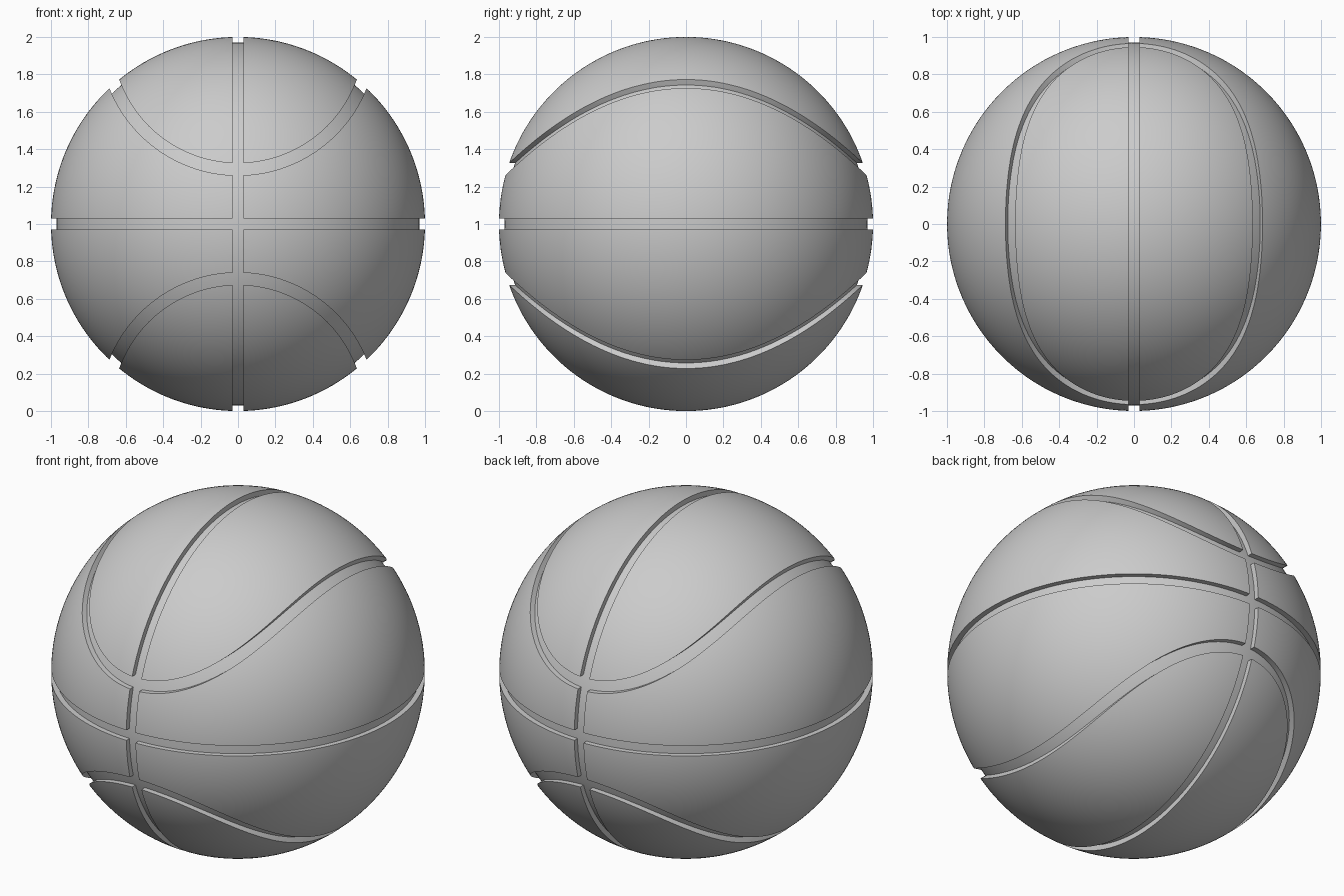
import bpy, bmesh
from math import radians
from mathutils import Matrix, Vector

if "Cube" in bpy.data.objects:
    bpy.data.objects.remove(bpy.data.objects["Cube"], do_unlink=True)

RADIUS, DEPTH, GROOVE = 1.0, 0.03, 0.06
CENTRE = Vector((0, 0, RADIUS))


def make_object(name, bm):
    mesh = bpy.data.meshes.new(name)
    bmesh.ops.recalc_face_normals(bm, faces=bm.faces)
    bm.to_mesh(mesh)
    bm.free()
    obj = bpy.data.objects.new(name, mesh)
    bpy.context.collection.objects.link(obj)
    return obj


def sphere(name, radius):
    bm = bmesh.new()
    bmesh.ops.create_icosphere(bm, subdivisions=6, radius=radius,
                               matrix=Matrix.Translation(CENTRE))
    return make_object(name, bm)


def slab(name, size):
    bm = bmesh.new()
    bmesh.ops.create_cube(bm, size=1, matrix=Matrix.Translation(CENTRE)
                          @ Matrix.Diagonal((*size, 1)))
    return make_object(name, bm)


def tube(name, z, inner, outer):
    """Thick ring wall running front to back through the ball."""
    bm = bmesh.new()
    profile = [(inner, -1.2), (outer, -1.2), (outer, 1.2), (inner, 1.2)]
    verts = [bm.verts.new((r, y, z)) for r, y in profile]
    edges = [bm.edges.new((verts[i], verts[(i + 1) % 4])) for i in range(4)]
    bmesh.ops.spin(bm, geom=verts + edges, cent=(0, 0, z), axis=(0, 1, 0),
                   angle=radians(360), steps=160)
    bmesh.ops.remove_doubles(bm, verts=bm.verts, dist=0.0001)
    return make_object(name, bm)


def combine(target, other, operation):
    mod = target.modifiers.new(other.name, "BOOLEAN")
    mod.operation, mod.solver, mod.object = operation, "EXACT", other
    bpy.context.view_layer.objects.active = target
    bpy.ops.object.modifier_apply(modifier=mod.name)
    bpy.data.objects.remove(other, do_unlink=True)


# Outer skin, cut through along every seam
ball = sphere("ball", RADIUS)
cutters = [
    slab("equator_cutter", (3, 3, GROOVE)),
    slab("meridian_cutter", (GROOVE, 3, 3)),
    tube("upper_seam_cutter", 2 * RADIUS, 0.675, 0.74),
    tube("lower_seam_cutter", 0, 0.675, 0.74),
]
for cutter in cutters:
    combine(ball, cutter, "DIFFERENCE")

# Core that forms the groove floors
combine(ball, sphere("core", RADIUS - DEPTH), "UNION")

# Plain grey surface
grey = bpy.data.materials.new("grey")
grey.use_nodes = True
colour = (0.6, 0.6, 0.6, 1)
grey.diffuse_color = colour
grey.node_tree.nodes["Principled BSDF"].inputs["Base Color"].default_value = colour
ball.data.materials.clear()
ball.data.materials.append(grey)

# Smooth surfaces with crisp groove edges
bpy.ops.object.select_all(action="DESELECT")
ball.select_set(True)
bpy.context.view_layer.objects.active = ball
bpy.ops.object.shade_smooth_by_angle(angle=radians(30))
